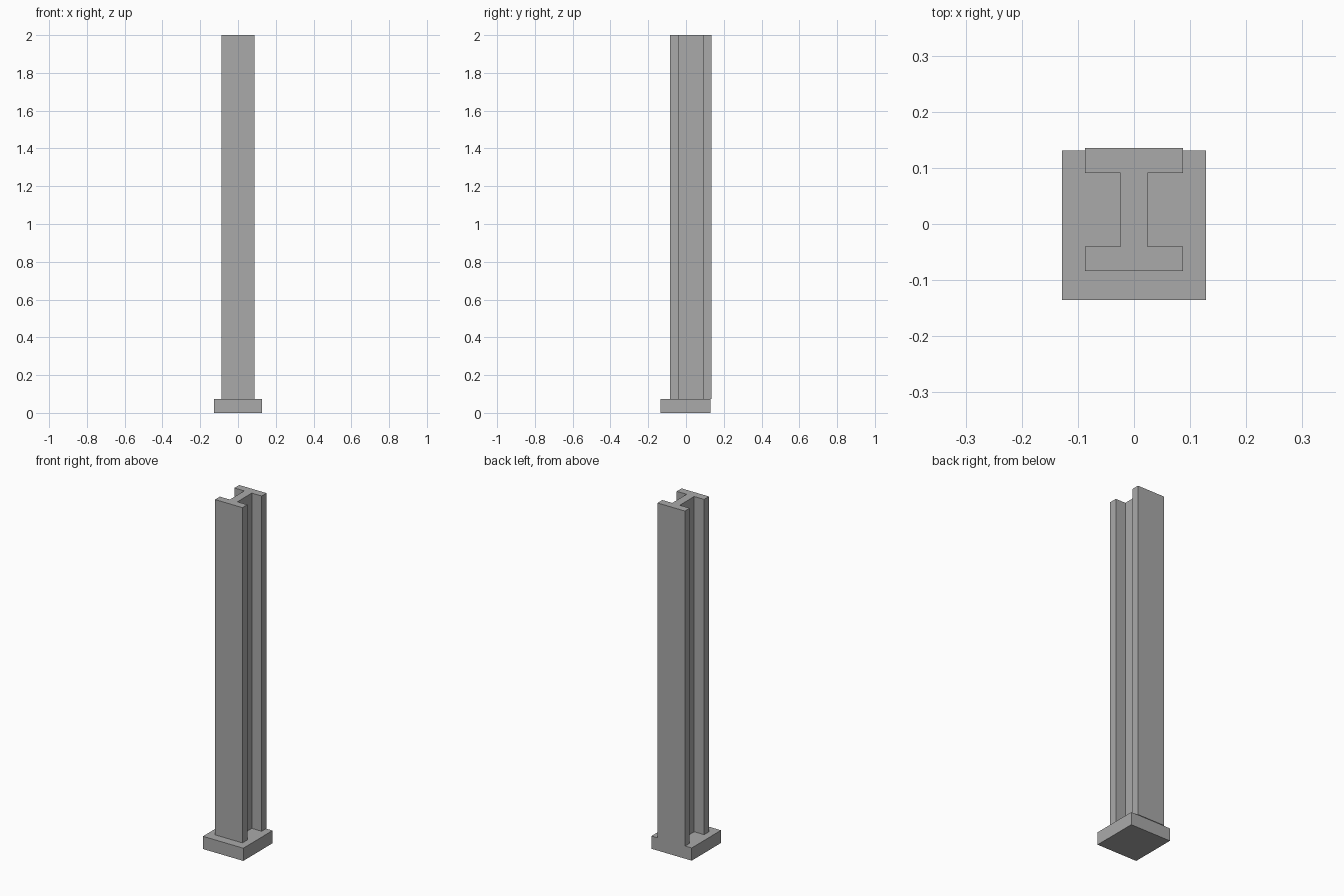
import bpy
import bmesh

cube = bpy.data.objects.get("Cube")
if cube:
    bpy.data.objects.remove(cube, do_unlink=True)

steel = bpy.data.materials.new("steel_grey")
steel.use_nodes = True
GREY = (0.4, 0.4, 0.4, 1.0)
steel.diffuse_color = GREY
steel.node_tree.nodes["Principled BSDF"].inputs["Base Color"].default_value = GREY


def extrude_profile(name, outline, bottom, top):
    """Raise a closed flat outline into a solid prism."""
    bm = bmesh.new()
    face = bm.faces.new([bm.verts.new((x, y, bottom)) for x, y in outline])
    raised = bmesh.ops.extrude_face_region(bm, geom=[face], use_keep_orig=True)
    verts = [v for v in raised["geom"] if isinstance(v, bmesh.types.BMVert)]
    bmesh.ops.translate(bm, verts=verts, vec=(0, 0, top - bottom))
    bmesh.ops.recalc_face_normals(bm, faces=bm.faces)
    mesh = bpy.data.meshes.new(name)
    bm.to_mesh(mesh)
    bm.free()
    mesh.materials.append(steel)
    obj = bpy.data.objects.new(name, mesh)
    bpy.context.collection.objects.link(obj)
    return obj


def mirrored(half):
    """Complete an outline from its +x half."""
    return half + [(-x, y) for x, y in reversed(half)]


BASE_TOP = 0.073
FLANGE, WEB = 0.087, 0.024

# Square foot plate
extrude_profile("base_plate", mirrored([(0.128, -0.135), (0.128, 0.131)]), 0, BASE_TOP)

# I-section column, its back flange slightly overhanging the plate
i_half = [(FLANGE, -0.084), (FLANGE, -0.04), (WEB, -0.04),
          (WEB, 0.091), (FLANGE, 0.091), (FLANGE, 0.135)]
extrude_profile("i_beam_column", mirrored(i_half), BASE_TOP, 2)
